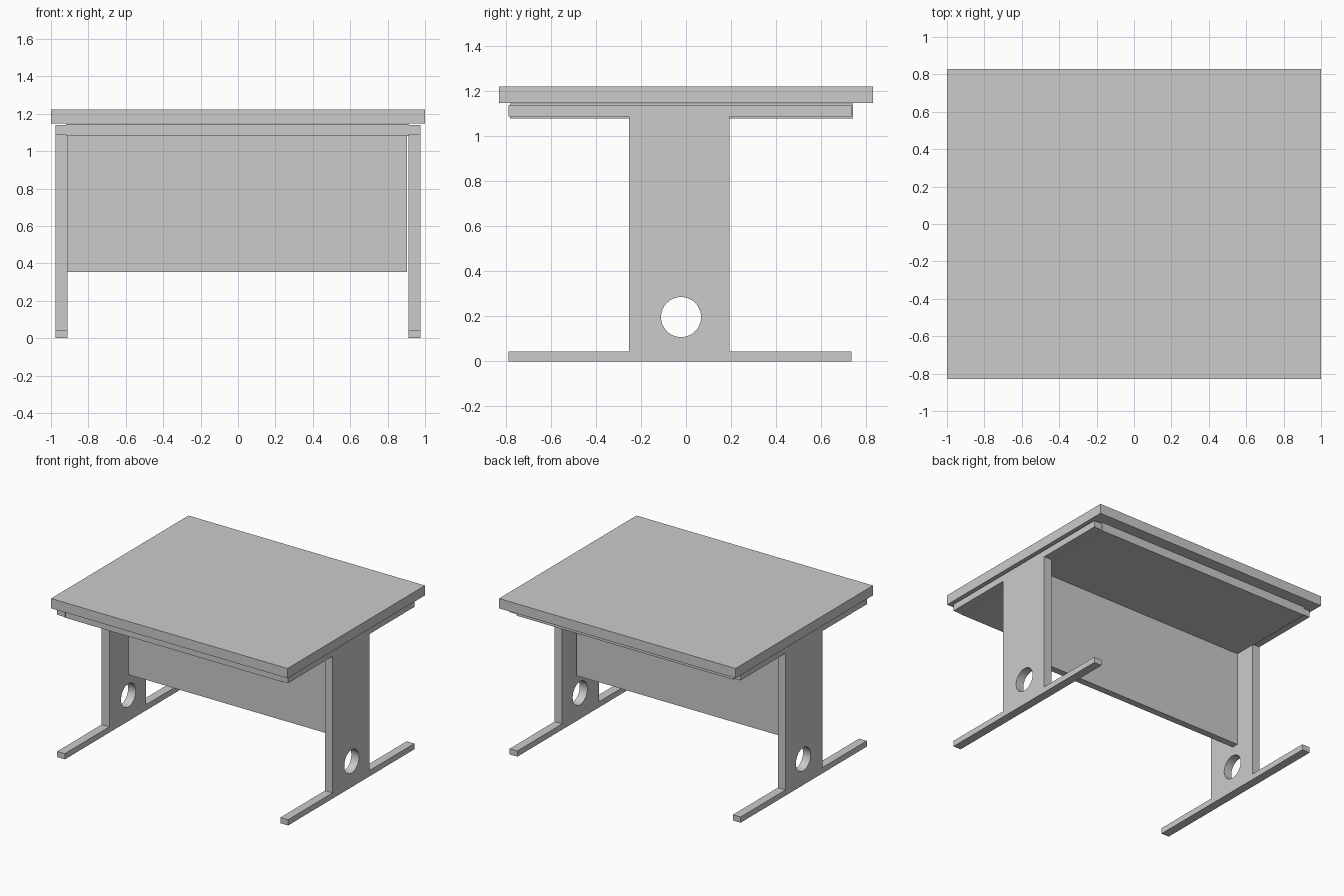
import bpy, bmesh
from math import sin, cos, pi, radians

if "Cube" in bpy.data.objects:
    bpy.data.objects.remove(bpy.data.objects["Cube"])


def box(name, x, y, z):
    """Axis-aligned box from three (min, max) ranges."""
    bm = bmesh.new()
    bmesh.ops.create_cube(bm, size=1)
    for v in bm.verts:
        v.co = [lo + (c + 0.5) * (hi - lo) for c, (lo, hi) in zip(v.co, (x, y, z))]
    mesh = bpy.data.meshes.new(name)
    bm.to_mesh(mesh)
    bm.free()
    ob = bpy.data.objects.new(name, mesh)
    bpy.context.collection.objects.link(ob)
    return ob


def add_spline(curve, points):
    s = curve.splines.new('POLY')
    s.points.add(len(points) - 1)
    for p, (a, b) in zip(s.points, points):
        p.co = (a, b, 0, 1)
    s.use_cyclic_u = True


# Table top, support plate beneath it and modesty panel between the legs
box("table_top", (-1, 1), (-0.83, 0.83), (1.147, 1.222))
box("support_plate", (-0.92, 0.913), (-0.783, 0.741), (1.08, 1.146))
box("modesty_panel", (-0.911, 0.903), (-0.02, 0.032), (0.354, 1.08))

# Leg: I-shaped profile in (y, z) with a round cable hole
curve = bpy.data.curves.new("leg_profile", 'CURVE')
curve.dimensions = '2D'
curve.fill_mode = 'BOTH'
curve.extrude = 0.0325
back, front, col_b, col_f = 0.735, -0.789, 0.193, -0.253
foot, bar, top = 0.044, 1.088, 1.139
add_spline(curve, [(front, 0), (back, 0), (back, foot), (col_b, foot),
                   (col_b, bar), (back, bar), (back, top), (front, top),
                   (front, bar), (col_f, bar), (col_f, foot), (front, foot)])
n = 48
add_spline(curve, [(-0.022 + 0.089 * cos(2 * pi * i / n),
                    0.197 + 0.089 * sin(2 * pi * i / n)) for i in range(n)])
left = bpy.data.objects.new("left_leg", curve)
bpy.context.collection.objects.link(left)
left.rotation_euler = (radians(90), 0, radians(90))
left.location.x = -0.944
bpy.context.view_layer.objects.active = left
left.select_set(True)
bpy.ops.object.convert(target='MESH')
left = bpy.context.object

# Weld caps to walls, then smooth only the hole
bm = bmesh.new()
bm.from_mesh(left.data)
bmesh.ops.remove_doubles(bm, verts=bm.verts, dist=1e-4)
bmesh.ops.recalc_face_normals(bm, faces=bm.faces)
bm.to_mesh(left.data)
bm.free()
bpy.ops.object.shade_smooth_by_angle(angle=radians(30))

# Matching leg on the other side
right = left.copy()
right.name = "right_leg"
right.location.x = 0.944
bpy.context.collection.objects.link(right)
